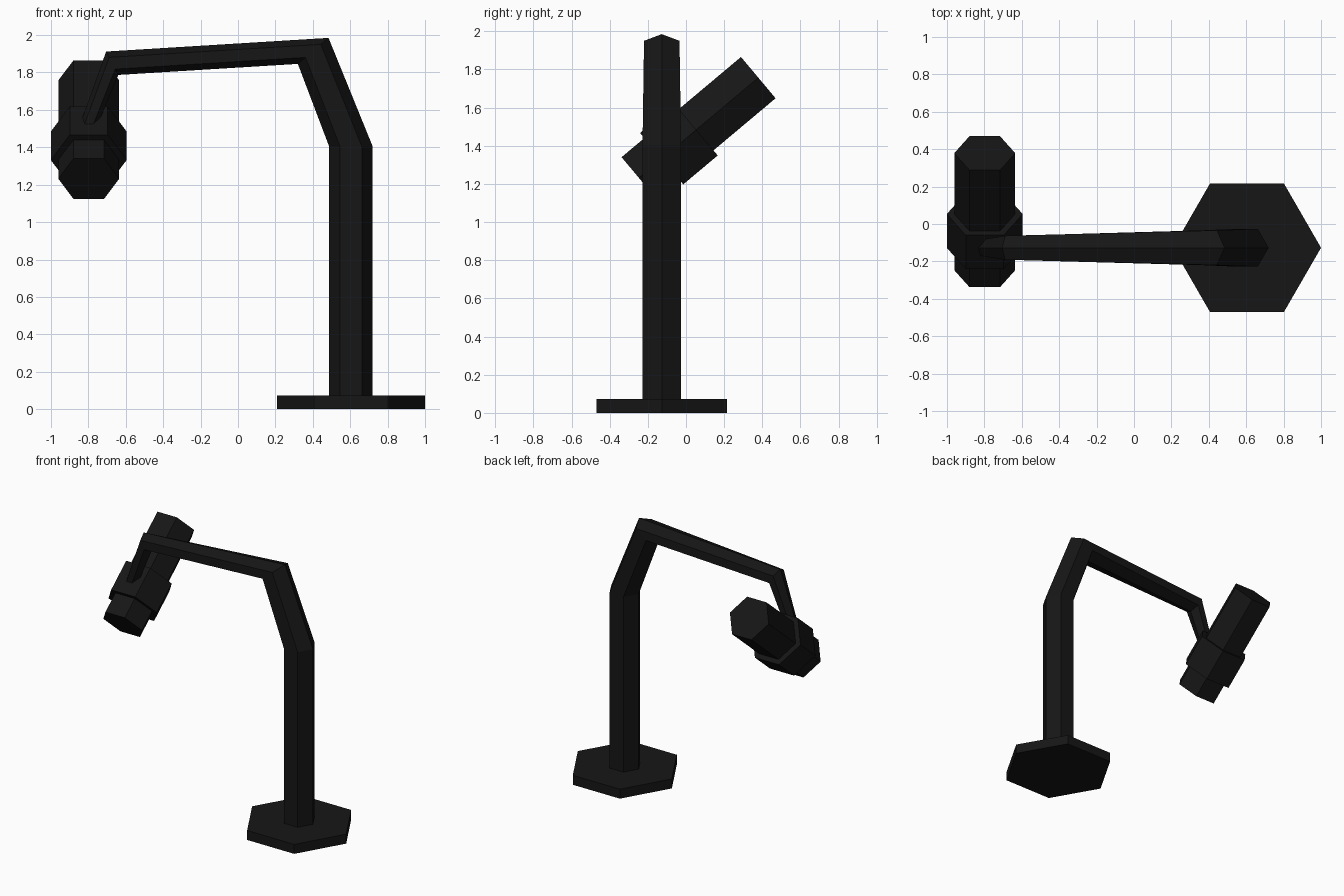
import bpy, bmesh
from math import cos, sin, pi, radians
from mathutils import Vector as V

if "Cube" in bpy.data.objects:
    bpy.data.objects.remove(bpy.data.objects["Cube"])

black = bpy.data.materials.new("black_plastic")
black.diffuse_color = (0.008, 0.008, 0.008, 1)
black.use_nodes = True
black.node_tree.nodes["Principled BSDF"].inputs["Base Color"].default_value = black.diffuse_color


def loft(name, rings):
    """Skin six-sided rings, each given as (centre, u axis, v axis)."""
    bm = bmesh.new()
    loops = []
    for c, u, v in rings:
        loops.append([bm.verts.new(V(c) + V(u) * cos(i * pi / 3) + V(v) * sin(i * pi / 3))
                      for i in range(6)])
    for a, b in zip(loops, loops[1:]):
        for i in range(6):
            j = (i + 1) % 6
            bm.faces.new((a[i], a[j], b[j], b[i]))
    bm.faces.new(loops[0][::-1])
    bm.faces.new(loops[-1])
    bmesh.ops.recalc_face_normals(bm, faces=bm.faces)
    me = bpy.data.meshes.new(name)
    bm.to_mesh(me)
    bm.free()
    me.materials.append(black)
    ob = bpy.data.objects.new(name, me)
    bpy.context.collection.objects.link(ob)
    return ob


def prism(name, start, end, r):
    """Straight hexagonal prism with corners on +x and -x."""
    axis = (V(end) - V(start)).normalized()
    u = V((r, 0, 0))
    v = axis.cross(u)
    return loft(name, [(start, u, v), (end, u, v)])


PX, PY = 0.604, -0.127

# Base plate
prism("base_plate", (PX, PY, 0), (PX, PY, 0.072), 0.396)

# Post and bent arm: outer (x, z), inner (x, z), half depth of every ring
path = [((0.72, 0.06), (0.487, 0.06), 0.101),
        ((0.72, 1.405), (0.487, 1.405), 0.101),
        ((0.484, 1.985), (0.32, 1.846), 0.093),
        ((-0.705, 1.912), (-0.64, 1.787), 0.064),
        ((-0.86, 1.48), (-0.775, 1.46), 0.04)]
rings = []
for (ox, oz), (ix, iz), h in path:
    o, i = V((ox, PY, oz)), V((ix, PY, iz))
    rings.append(((o + i) / 2, (o - i) / 2, (0, h / sin(pi / 3), 0)))
loft("post_and_arm", rings)

# Tilted lamp head: barrel with a wider collar
tip = V((-0.798, -0.247, 1.232))
axis = V((0, cos(radians(40)), sin(radians(40))))
prism("head_barrel", tip, tip + axis * 0.817, 0.163)
prism("head_collar", tip + axis * 0.156, tip + axis * 0.392, 0.203)
